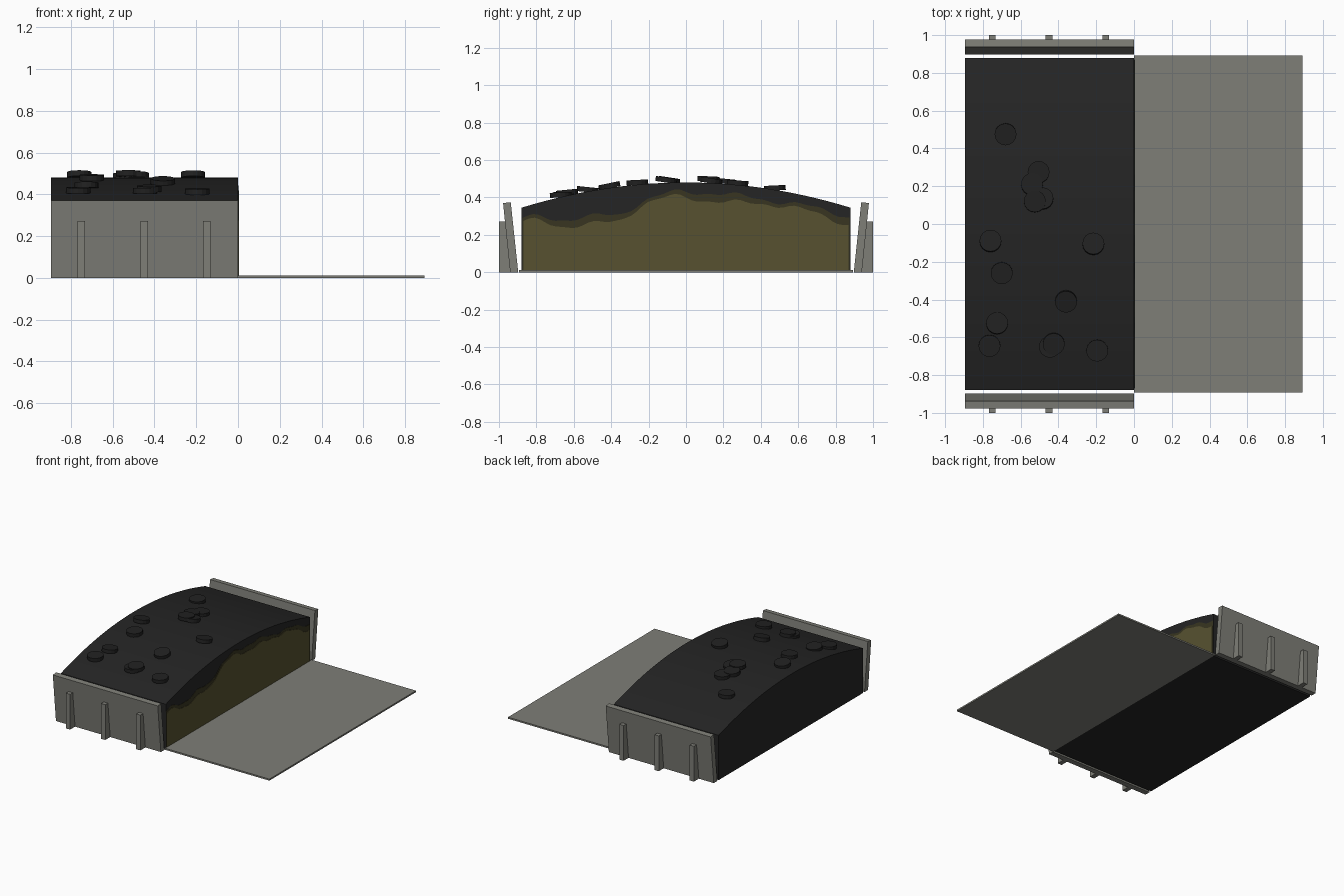
import bpy, bmesh, math
from mathutils import Matrix, Vector

cube = bpy.data.objects.get("Cube")
if cube:
    bpy.data.objects.remove(cube)


def material(name, r, g, b):
    m = bpy.data.materials.new(name)
    m.use_nodes = True
    m.diffuse_color = (r, g, b, 1)
    bsdf = next(n for n in m.node_tree.nodes if n.type == 'BSDF_PRINCIPLED')
    bsdf.inputs["Base Color"].default_value = (r, g, b, 1)
    bsdf.inputs["Roughness"].default_value = 0.9
    return m


concrete = material("concrete grey", 0.21, 0.21, 0.185)
sheet = material("black sheet", 0.018, 0.018, 0.018)
rubber = material("black rubber", 0.015, 0.015, 0.015)
silage = material("olive silage", 0.095, 0.083, 0.03)
silage_dark = material("dark olive silage", 0.04, 0.036, 0.015)


def finish(name, bm, mat):
    bmesh.ops.recalc_face_normals(bm, faces=bm.faces[:])
    mesh = bpy.data.meshes.new(name)
    bm.to_mesh(mesh)
    bm.free()
    mesh.materials.append(mat)
    ob = bpy.data.objects.new(name, mesh)
    bpy.context.collection.objects.link(ob)
    return ob


def extrude_x(name, profile, x0, x1, mat):
    """Solid from a (y, z) outline, running from x0 to x1."""
    bm = bmesh.new()
    face = bm.faces.new([bm.verts.new((x0, y, z)) for y, z in profile])
    out = bmesh.ops.extrude_face_region(bm, geom=[face])
    moved = [v for v in out["geom"] if isinstance(v, bmesh.types.BMVert)]
    bmesh.ops.translate(bm, verts=moved, vec=(x1 - x0, 0, 0))
    return finish(name, bm, mat)


def box_outline(y0, y1, z0, z1):
    return [(y0, z0), (y1, z0), (y1, z1), (y0, z1)]


LEFT, HALF = -0.895, 0.88


def crown(y):
    return 0.48 - 0.135 * (y / HALF) ** 2


# Apron slab in front of the open end
extrude_x("apron_slab", box_outline(-0.893, 0.893, 0, 0.012), 0, 0.893, concrete)

# Covered heap with an arched top
N = 28
ys = [HALF - 2 * HALF * i / N for i in range(N + 1)]
heap = extrude_x("covered_heap", [(-HALF, 0), (HALF, 0)] + [(y, crown(y)) for y in ys],
                 LEFT, 0, sheet)
bpy.context.view_layer.objects.active = heap
heap.select_set(True)
bpy.ops.object.shade_smooth_by_angle(angle=math.radians(25))
heap.select_set(False)

# Exposed cut face, with a ragged edge where the sheet hangs over it
drape = [(-0.88, 0.06), (-0.6, 0.13), (-0.36, 0.15), (-0.2, 0.08),
         (-0.05, 0.05), (0.4, 0.06), (0.88, 0.05)]


def hang(y):
    for (a, da), (b, db) in zip(drape, drape[1:]):
        if y <= b:
            t = max(0, (y - a) / (b - a))
            t = t * t * (3 - 2 * t)
            return da + (db - da) * t + 0.012 * math.sin(17 * y) + 0.006 * math.sin(41 * y)
    return drape[-1][1]


def cut_face(name, drop, inset, depth, mat):
    edge = HALF - inset
    row = [edge - 2 * edge * i / 60 for i in range(61)]
    pts = [(y, crown(y) - hang(y) - drop * (1 + 0.4 * math.sin(9 * y))) for y in row]
    extrude_x(name, [(-edge, 0.005), (edge, 0.005)] + pts, 0, depth, mat)


cut_face("shaded_cut_face", 0, 0.005, 0.002, silage_dark)
cut_face("silage_cut_face", 0.03, 0.012, 0.004, silage)

# Leaning end walls and their upright ribs
for side, s in (("front", -1), ("back", 1)):
    wall = [(0.897, 0), (0.94, 0), (0.978, 0.37), (0.937, 0.374)]
    extrude_x(side + "_wall", [(s * y, z) for y, z in wall], LEFT, 0, concrete)
    for i, x in enumerate((-0.75, -0.45, -0.15)):
        extrude_x(f"{side}_rib_{i + 1}", box_outline(s * 0.93, s * 1.0, 0, 0.272),
                  x - 0.018, x + 0.018, concrete)

# Weights scattered over the sheet: x, y, lift, tilt
weights = [(-0.68, 0.475, 0.01, 0.05), (-0.505, 0.275, 0.01, -0.05),
           (-0.54, 0.21, 0.014, -0.1), (-0.525, 0.12, 0.022, -0.05),
           (-0.485, 0.135, 0.012, -0.15), (-0.76, -0.09, 0.015, -0.15),
           (-0.215, -0.105, 0.015, -0.15), (-0.7, -0.26, 0.012, 0.05),
           (-0.36, -0.41, 0.012, 0.2), (-0.725, -0.525, 0.01, -0.1),
           (-0.765, -0.645, 0.012, 0.05), (-0.445, -0.65, 0.01, 0.0),
           (-0.425, -0.635, 0.018, 0.1), (-0.195, -0.67, 0.012, 0.05)]
for i, (x, y, lift, tilt) in enumerate(weights):
    bm = bmesh.new()
    bmesh.ops.create_cone(bm, cap_ends=True, segments=16, radius1=0.058,
                          radius2=0.058, depth=0.027)
    place = Matrix.Translation(Vector((x, y, crown(y) + lift)))
    bm.transform(place @ Matrix.Rotation(tilt, 4, 'X'))
    finish(f"sheet_weight_{i + 1}", bm, rubber)
